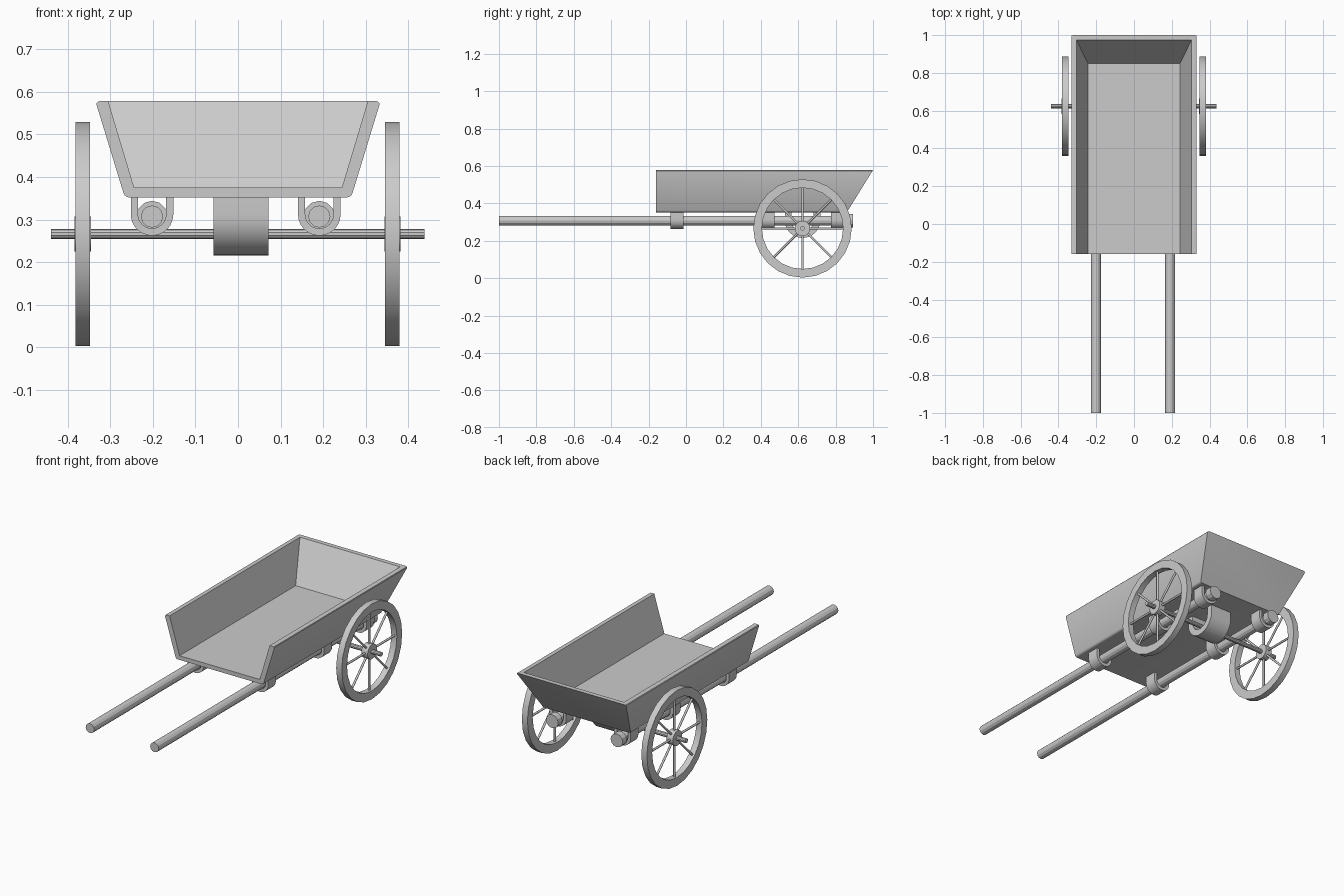
import bpy, bmesh, math
from mathutils import Vector

if "Cube" in bpy.data.objects:
    bpy.data.objects.remove(bpy.data.objects["Cube"], do_unlink=True)

grey = bpy.data.materials.new("plain grey")
grey.use_nodes = True
colour = (0.6, 0.6, 0.6, 1)
grey.diffuse_color = colour
grey.node_tree.nodes["Principled BSDF"].inputs["Base Color"].default_value = colour


def finish(bm, name, smooth=None):
    bmesh.ops.recalc_face_normals(bm, faces=bm.faces)
    mesh = bpy.data.meshes.new(name)
    bm.to_mesh(mesh)
    bm.free()
    mesh.materials.append(grey)
    ob = bpy.data.objects.new(name, mesh)
    bpy.context.collection.objects.link(ob)
    if smooth:
        bpy.ops.object.select_all(action='DESELECT')
        ob.select_set(True)
        bpy.context.view_layer.objects.active = ob
        bpy.ops.object.shade_smooth_by_angle(angle=math.radians(smooth))
    return ob


def add_rod(bm, a, b, r, n):
    """Capped cylinder from a to b."""
    a, b = Vector(a), Vector(b)
    d = b - a
    m = d.to_track_quat('Z', 'Y').to_matrix().to_4x4()
    m.translation = (a + b) / 2
    bmesh.ops.create_cone(bm, cap_ends=True, segments=n, radius1=r, radius2=r,
                          depth=d.length, matrix=m)


def rod(name, a, b, r, n, smooth=None):
    bm = bmesh.new()
    add_rod(bm, a, b, r, n)
    return finish(bm, name, smooth)


def u_strap(name, place, r_out, r_in, z_mid, z_top, half, n=12):
    """U-shaped strap; place(u, v, z) maps across/along coordinates."""
    def arc(r):
        pts = [(-r, z_top)]
        for i in range(n + 1):
            t = math.pi + math.pi * i / n
            pts.append((r * math.cos(t), z_mid + r * math.sin(t)))
        return pts + [(r, z_top)]
    outer, inner = arc(r_out), arc(r_in)
    bm = bmesh.new()
    rings = []
    for o, i in zip(outer, inner):
        rings.append([bm.verts.new(place(p[0], v, p[1]))
                      for p, v in ((o, -half), (o, half), (i, half), (i, -half))])
    for a, b in zip(rings, rings[1:]):
        for k in range(4):
            bm.faces.new((a[k], a[(k + 1) % 4], b[(k + 1) % 4], b[k]))
    bm.faces.new(rings[0])
    bm.faces.new(rings[-1])
    return finish(bm, name, 30)


# Tray: open at the front, sloping sides and back
FRONT = -0.16
levels = [(0.266, 0.86, 0.352), (0.335, 1.0, 0.578),     # outer bottom, outer top
          (0.305, 0.975, 0.578), (0.244, 0.85, 0.375)]   # inner top, inner floor
bm = bmesh.new()
rows = []
for x, yb, z in levels:
    rows.append([bm.verts.new(p) for p in
                 ((-x, FRONT, z), (-x, yb, z), (x, yb, z), (x, FRONT, z))])
for lo, hi in zip(rows, rows[1:]):
    for k in range(3):
        bm.faces.new((lo[k], lo[k + 1], hi[k + 1], hi[k]))
bm.faces.new(rows[0])
bm.faces.new(rows[3])
bm.faces.new([r[0] for r in rows] + [r[3] for r in reversed(rows)])
long_edges = [bm.edges.get((rows[l][a], rows[l][b]))
              for l in (0, 1) for a, b in ((0, 1), (2, 3))]
bmesh.ops.bevel(bm, geom=long_edges, offset=0.01, segments=3, profile=0.5,
                affect='EDGES')
finish(bm, "tray", 30)

# Handle poles with end caps and their straps
for side, x in (("right", -0.202), ("left", 0.191)):
    rod(side + "_pole", (x, -1, 0.307), (x, 0.88, 0.307), 0.026, 12)
    rod(side + "_pole_cap", (x, 0.855, 0.307), (x, 0.892, 0.307), 0.037, 12)
    for pos, y in (("front", -0.048), ("middle", 0.44), ("back", 0.808)):
        u_strap(f"{side}_{pos}_strap", lambda u, v, z: (x + u, y + v, z),
                0.05, 0.033, 0.312, 0.354, 0.034)

# Axle and its central hanger
AY, AZ = 0.623, 0.266
rod("axle", (-0.44, AY, AZ), (0.438, AY, AZ), 0.012, 10)
u_strap("axle_hanger", lambda u, v, z: (0.007 + v, AY + u, z),
        0.095, 0.06, 0.31, 0.354, 0.065, 16)

# Wheels
for side, x in (("right", -0.365), ("left", 0.363)):
    bm = bmesh.new()
    n, rings = 24, []
    for i in range(n):
        t = 2 * math.pi * i / n
        rings.append([bm.verts.new((x + dx, AY + r * math.sin(t), AZ + r * math.cos(t)))
                      for r, dx in ((0.263, -0.017), (0.263, 0.017),
                                    (0.217, 0.017), (0.217, -0.017))])
    for i in range(n):
        a, b = rings[i], rings[(i + 1) % n]
        for k in range(4):
            bm.faces.new((a[k], a[(k + 1) % 4], b[(k + 1) % 4], b[k]))
    finish(bm, side + "_wheel_rim", 30)

    rod(side + "_wheel_hub", (x - 0.019, AY, AZ), (x + 0.019, AY, AZ), 0.041, 16, 30)

    bm = bmesh.new()
    for i in range(8):
        t = math.pi * i / 4
        s, c = math.sin(t), math.cos(t)
        add_rod(bm, (x, AY + 0.03 * s, AZ + 0.03 * c),
                (x, AY + 0.225 * s, AZ + 0.225 * c), 0.006, 8)
    finish(bm, side + "_wheel_spokes", 50)
